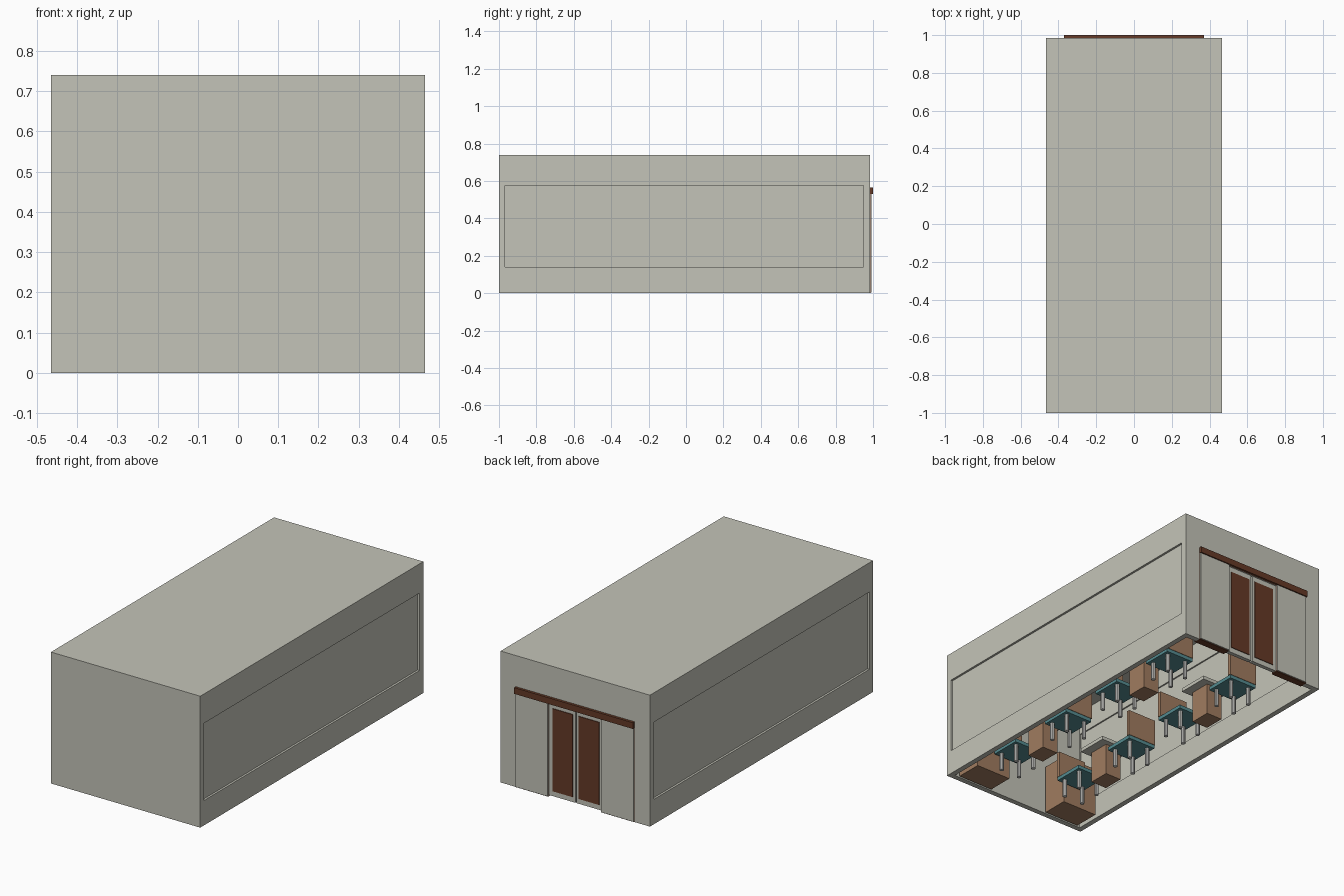
import bpy, bmesh

cube = bpy.data.objects.get("Cube")
if cube:
    bpy.data.objects.remove(cube, do_unlink=True)


def material(name, rgb):
    m = bpy.data.materials.new(name)
    m.use_nodes = True
    m.diffuse_color = (*rgb, 1)
    m.node_tree.nodes["Principled BSDF"].inputs["Base Color"].default_value = (*rgb, 1)
    return m


WALL = material("pale_grey", (0.55, 0.55, 0.48))
DARK = material("dark_wood", (0.13, 0.042, 0.02))
WOOD = material("light_wood", (0.35, 0.2, 0.115))
TEAL = material("teal_seat", (0.09, 0.26, 0.28))
METAL = material("metal", (0.58, 0.58, 0.56))


def box(name, x, y, z, mat):
    """Box between the given (low, high) pairs."""
    bm = bmesh.new()
    bmesh.ops.create_cube(bm, size=1)
    for v in bm.verts:
        v.co = [pair[c > 0] for c, pair in zip(v.co, (x, y, z))]
    me = bpy.data.meshes.new(name)
    bm.to_mesh(me)
    bm.free()
    me.materials.append(mat)
    ob = bpy.data.objects.new(name, me)
    bpy.context.collection.objects.link(ob)
    return ob


def around(c, size):
    return (c - size / 2, c + size / 2)


def leg(name, x, y, height):
    bpy.ops.mesh.primitive_cylinder_add(vertices=10, radius=0.012, depth=height,
                                        location=(x, y, height / 2))
    ob = bpy.context.object
    ob.name = name
    ob.data.materials.append(METAL)
    bpy.ops.object.shade_smooth_by_angle()


# Building shell: open underneath, shallow side window recesses, door opening
shell = box("building_shell", (-0.465, 0.465), (-1, 0.985), (0, 0.74), WALL)
cutters = [
    box("room_cutter", (-0.435, 0.435), (-0.97, 0.955), (-0.1, 0.71), WALL),
    box("door_cutter", (-0.37, 0.37), (0.9, 1.1), (-0.1, 0.53), WALL),
]
for s in (-1, 1):
    for near, far in ((0.453, 0.5), (0.4, 0.443)):
        cutters.append(box("window_cutter", sorted((s * near, s * far)),
                           (-0.968, 0.95), (0.14, 0.575), WALL))
for c in cutters:
    mod = shell.modifiers.new("cut", 'BOOLEAN')
    mod.operation = 'DIFFERENCE'
    mod.solver = 'EXACT'
    mod.object = c
bpy.context.view_layer.update()
cut_mesh = bpy.data.meshes.new_from_object(
    shell.evaluated_get(bpy.context.evaluated_depsgraph_get()))
shell.modifiers.clear()
shell.data = cut_mesh
for c in cutters:
    bpy.data.objects.remove(c, do_unlink=True)

# Entrance: header rail, side panels with wooden pockets, two sliding doors
box("door_header", (-0.37, 0.37), (0.955, 1), (0.53, 0.565), DARK)
for s, side in ((1, "left"), (-1, "right")):
    def span(a, b):
        return sorted((s * a, s * b))
    box(side + "_door_pocket", span(0.168, 0.37), (0.945, 0.987), (0, 0.53), DARK)
    box(side + "_side_panel", span(0.166, 0.367), (0.987, 0.993), (0.004, 0.53), WALL)
    box(side + "_door_frame", span(0.004, 0.168), (0.955, 0.978), (0.006, 0.53), WALL)
    box(side + "_door_glass", span(0.018, 0.145), (0.951, 0.982), (0.035, 0.5), DARK)


def chair(name, x, y, back):
    """Chair whose backrest is on the +y (1) or -y (-1) side."""
    box(name + "_seat", around(x, 0.175), around(y, 0.175), (0.1, 0.12), TEAL)
    box(name + "_back", around(x, 0.18), around(y + back * 0.08, 0.02), (0.12, 0.27), WOOD)
    for dx in (-0.06, 0.06):
        for dy in (-0.06, 0.06):
            leg(name + "_leg", x + dx, y + dy, 0.1)


# Dining sets: a pedestal table with a chair on either side
for x in (-0.22, 0.22):
    for y in (-0.495, 0.345):
        box("table_pedestal", around(x, 0.1), around(y, 0.12), (0, 0.18), WOOD)
        box("table_top", around(x, 0.2), around(y, 0.18), (0.18, 0.2), WALL)
        chair("rear_chair", x, y + 0.21, 1)
        chair("front_chair", x, y - 0.21, -1)

# Wooden cabinets at the front end of the room
for s in (-1, 1):
    box("cabinet", around(s * 0.3, 0.22), around(-0.885, 0.15), (0, 0.28), WOOD)
